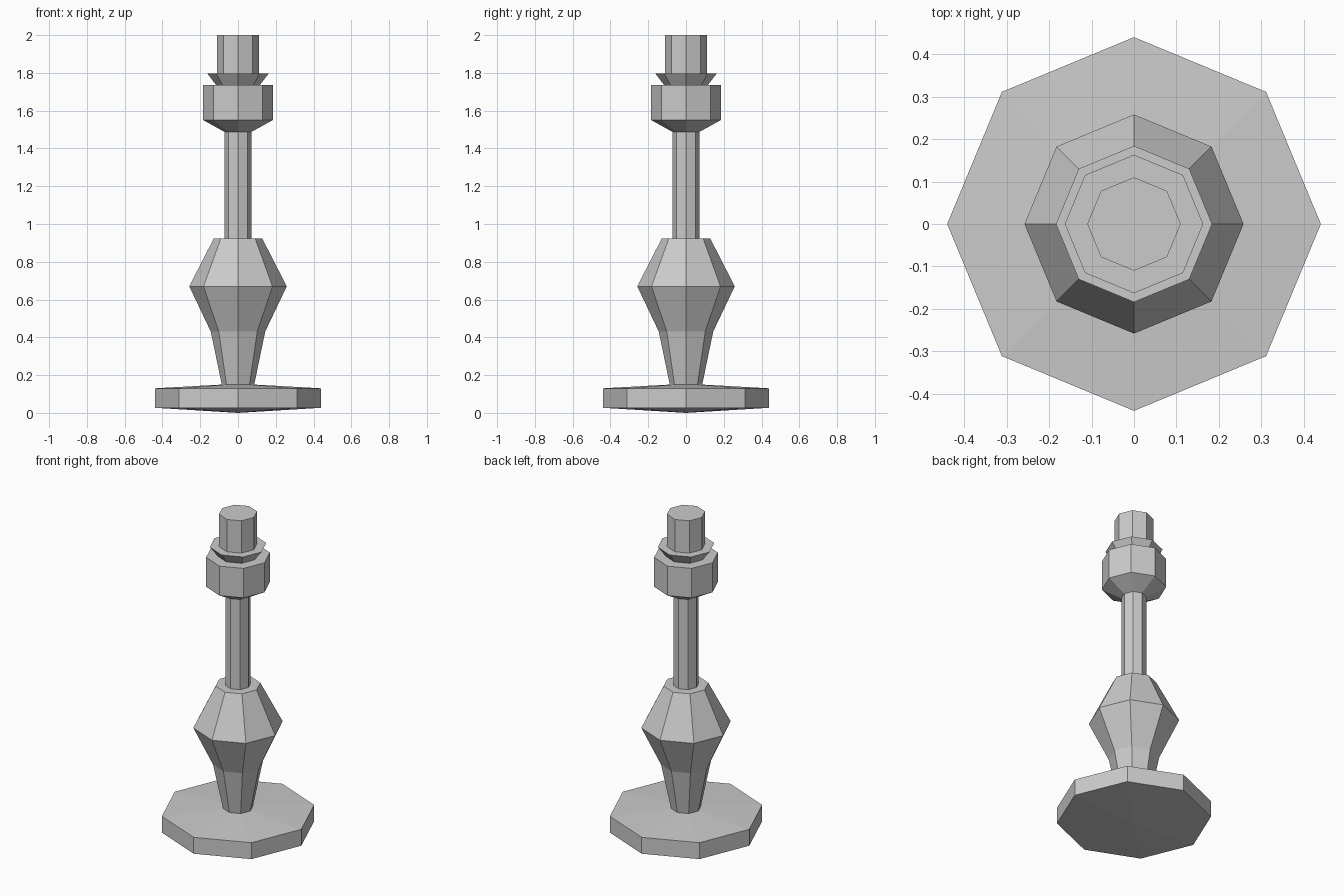
import bpy, bmesh
from math import cos, sin, pi

if "Cube" in bpy.data.objects:
    bpy.data.objects.remove(bpy.data.objects["Cube"])

SIDES = 8


def lathe(name, profile):
    """Turn (radius, z) points into a flat-faced octagonal part; radius 0 closes to a point."""
    bm = bmesh.new()
    rings = []
    for r, z in profile:
        n = SIDES if r > 0 else 1
        rings.append([bm.verts.new((r * cos(2 * pi * i / SIDES), r * sin(2 * pi * i / SIDES), z))
                      for i in range(n)])
    for a, b in zip(rings, rings[1:]):
        for i in range(SIDES):
            j = (i + 1) % SIDES
            quad = [a[i % len(a)], a[j % len(a)], b[j % len(b)], b[i % len(b)]]
            bm.faces.new(list(dict.fromkeys(quad)))
    bm.normal_update()
    mesh = bpy.data.meshes.new(name)
    bm.to_mesh(mesh)
    bm.free()
    obj = bpy.data.objects.new(name, mesh)
    bpy.context.collection.objects.link(obj)
    return obj


# Parts share their boundary rings, so the turned outline is continuous
# Wide foot with slightly domed top and underside
lathe("base", [(0, 0), (0.44, 0.027), (0.44, 0.13), (0.086, 0.15)])
# Bulging lower stem with a shoulder
lathe("bulb", [(0.086, 0.15), (0.144, 0.43), (0.258, 0.67), (0.129, 0.922), (0.072, 0.922)])
# Slim shaft
lathe("shaft", [(0.072, 0.922), (0.072, 1.488)])
# Collar with tapered underside
lathe("collar", [(0.072, 1.488), (0.184, 1.55), (0.184, 1.735), (0.115, 1.735)])
# Flared drip ring
lathe("drip_ring", [(0.115, 1.735), (0.163, 1.797), (0.11, 1.797)])
# Candle stub on top
lathe("candle", [(0.11, 1.797), (0.11, 2.0), (0, 2.0)])
